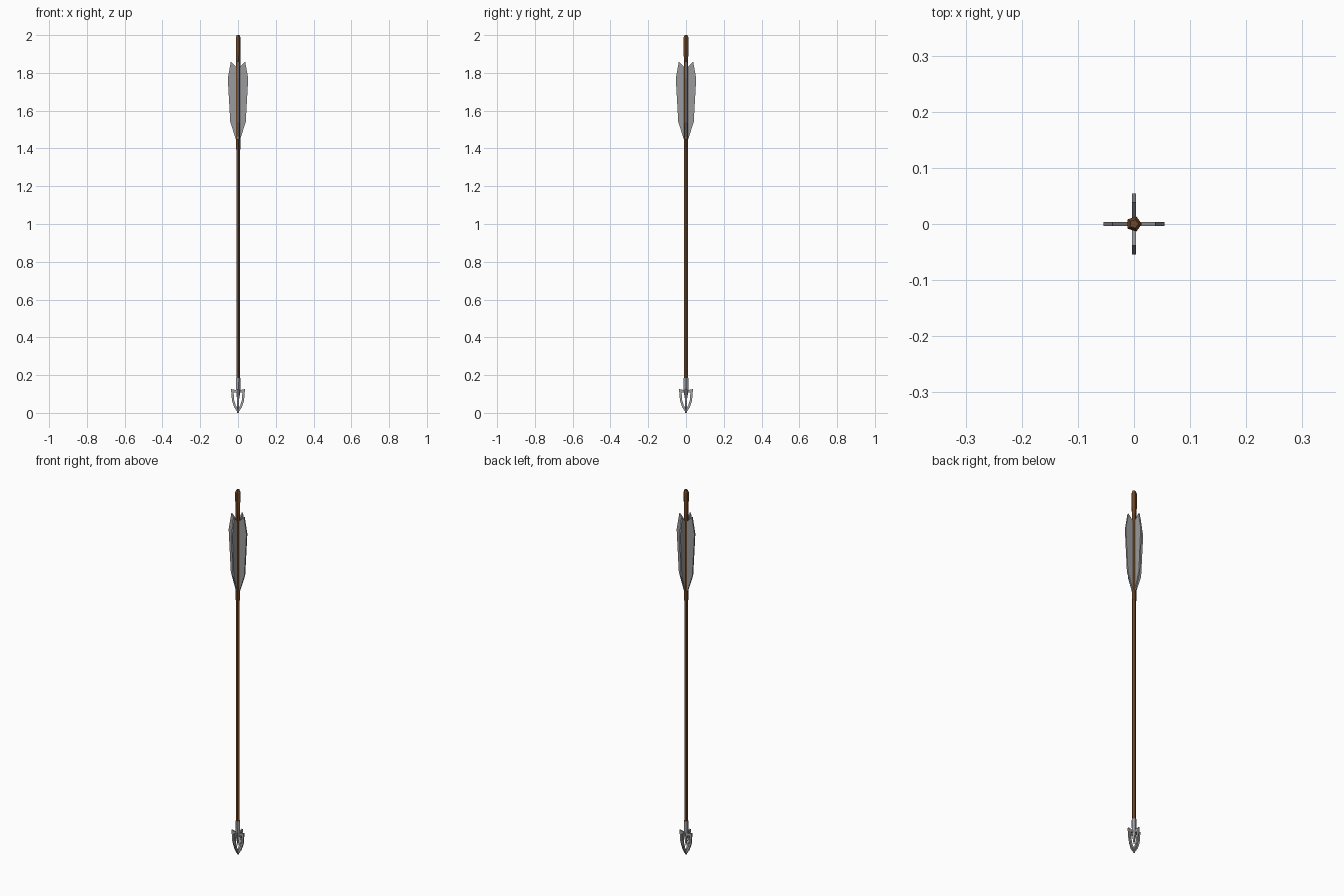
import bpy, bmesh, math
from mathutils import Matrix

if "Cube" in bpy.data.objects:
    bpy.data.objects.remove(bpy.data.objects["Cube"])

def material(name, rgb):
    m = bpy.data.materials.new(name)
    m.diffuse_color = (*rgb, 1)
    m.use_nodes = True
    m.node_tree.nodes["Principled BSDF"].inputs["Base Color"].default_value = m.diffuse_color
    return m

wood = material("dark_wood", (0.17, 0.065, 0.02))
wrap = material("wrapped_wood", (0.13, 0.05, 0.015))
steel = material("steel", (0.36, 0.36, 0.38))
feather = material("feather", (0.33, 0.33, 0.34))

def finish(name, bm, mat):
    bmesh.ops.remove_doubles(bm, verts=bm.verts, dist=1e-5)
    bmesh.ops.recalc_face_normals(bm, faces=bm.faces)
    mesh = bpy.data.meshes.new(name)
    bm.to_mesh(mesh)
    bm.free()
    mesh.materials.append(mat)
    ob = bpy.data.objects.new(name, mesh)
    bpy.context.collection.objects.link(ob)
    return ob

def turned(name, profile, mat, sides=5):
    """Low-poly turned solid from (radius, z) rings."""
    bm = bmesh.new()
    rings = [[bm.verts.new((r * math.cos(2 * math.pi * i / sides),
                            r * math.sin(2 * math.pi * i / sides), z))
              for i in range(sides)] for r, z in profile]
    for a, b in zip(rings, rings[1:]):
        for i in range(sides):
            j = (i + 1) % sides
            bm.faces.new((a[i], a[j], b[j], b[i]))
    bm.faces.new(rings[0][::-1])
    bm.faces.new(rings[-1])
    return finish(name, bm, mat)

def four_plates(name, pairs, thick, mat):
    """Strip of (inner, outer) x-z point pairs, thickened, repeated around z."""
    for k in range(4):
        bm = bmesh.new()
        vs = [[bm.verts.new((x, -thick / 2, z)) for x, z in p] for p in pairs]
        faces = [bm.faces.new((a[0], a[1], b[1], b[0])) for a, b in zip(vs, vs[1:])]
        ext = bmesh.ops.extrude_face_region(bm, geom=faces, use_keep_orig=True)
        top = [g for g in ext["geom"] if isinstance(g, bmesh.types.BMVert)]
        bmesh.ops.translate(bm, verts=top, vec=(0, thick, 0))
        bm.transform(Matrix.Rotation(k * math.pi / 2, 4, 'Z'))
        finish(f"{name}_{k + 1}", bm, mat)

# Shaft, fletching sleeve and nock
turned("shaft", [(0.0105, 0.12), (0.0105, 1.9)], wood)
turned("fletching_sleeve", [(0.0125, 1.395), (0.0125, 1.87)], wrap)
turned("nock", [(0.0115, 1.86), (0.0135, 1.91), (0.014, 1.985), (0.008, 2.0)], wood)

# Feather vanes
four_plates("vane", [((0.004, 1.44), (0.012, 1.45)),
                     ((0.004, 1.54), (0.041, 1.54)),
                     ((0.004, 1.77), (0.054, 1.77)),
                     ((0.004, 1.825), (0.038, 1.86))], 0.008, feather)

# Arrowhead: socket with spike, and four open-framed blades
turned("head_socket", [(0.013, 0.185), (0.0125, 0.11), (0.002, 0.05)], steel)
four_plates("blade", [((0.006, 0.106), (0.006, 0.12)),
                      ((0.023, 0.108), (0.037, 0.126)),
                      ((0.021, 0.07), (0.032, 0.065)),
                      ((0.012, 0.04), (0.020, 0.03)),
                      ((0.0, 0.02), (0.0, 0.0))], 0.008, steel)
